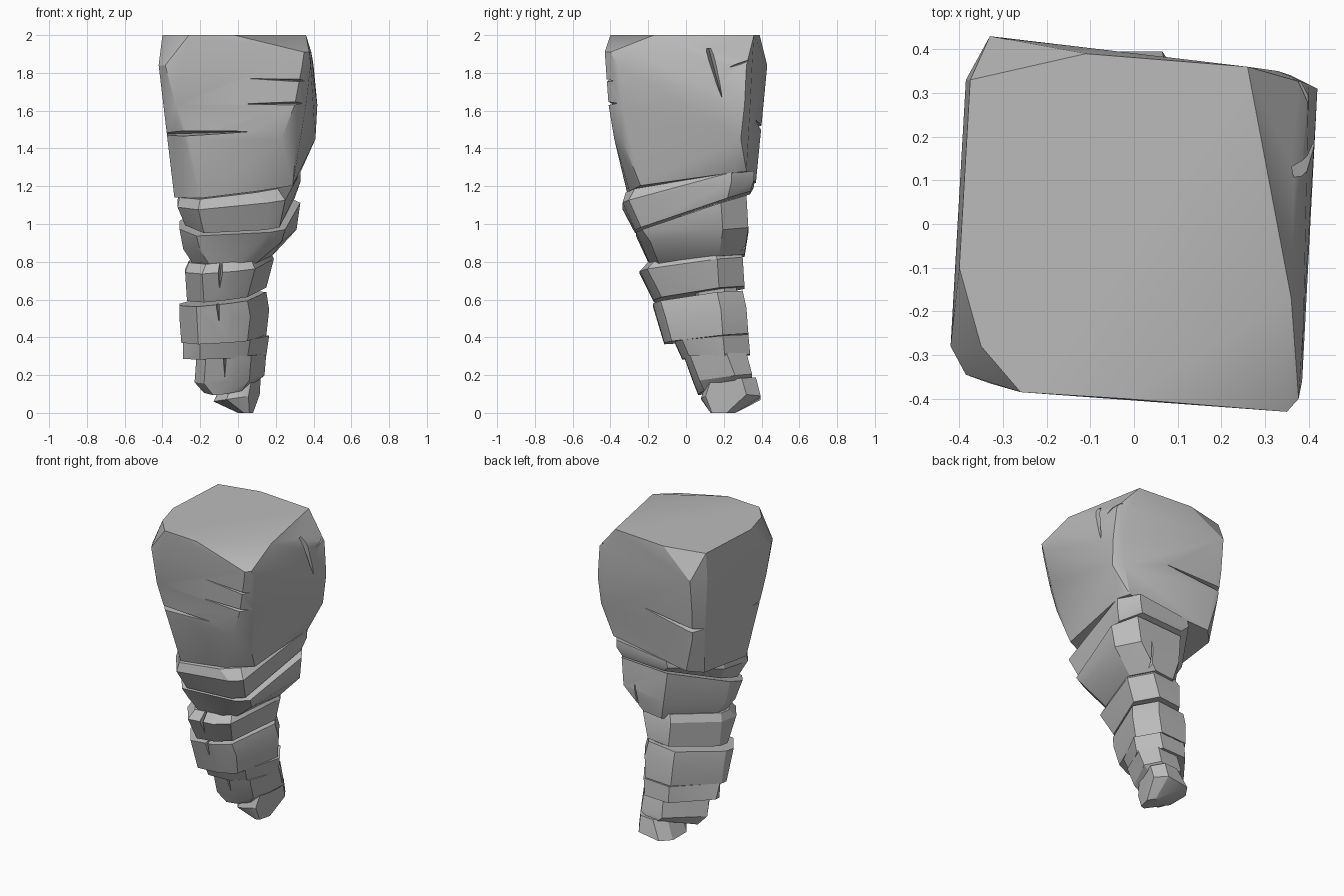
import bpy, bmesh, math
from mathutils import Vector

if "Cube" in bpy.data.objects:
    bpy.data.objects.remove(bpy.data.objects["Cube"], do_unlink=True)

grey = bpy.data.materials.new("stone grey")
grey.use_nodes = True
stone = (0.5, 0.5, 0.5, 1)
grey.diffuse_color = stone
grey.node_tree.nodes["Principled BSDF"].inputs["Base Color"].default_value = stone


def level(z, *flat, tilt=(0, 0)):
    """Lift a flat outline to a height, on an optional slope."""
    return [Vector((x, y, z + tilt[0] * x + tilt[1] * y)) for x, y in flat]


def ring(x0, x1, y0, y1, z, tilt=(0, 0), cut=(.09, .1, .09, .18)):
    """Rectangle with uneven cut corners (front left, front right, back right, back left)."""
    a, b, c, d = cut
    return level(z, (x0, y0 + 1.4 * a), (x0 + a, y0), (x1 - 2 * b, y0),
                 (x1 - b, y0 + b * .4), (x1, y1 - 1.5 * c), (x1 - c, y1),
                 (x0 + d, y1), (x0, y1 - 1.5 * d), tilt=tilt)


def hull(name, points):
    """Solid convex stone around a cloud of points."""
    bm = bmesh.new()
    for p in points:
        bm.verts.new(p)
    result = bmesh.ops.convex_hull(bm, input=bm.verts)
    spare = {g for g in result["geom_interior"] + result["geom_unused"]
             if isinstance(g, bmesh.types.BMVert)}
    bmesh.ops.delete(bm, geom=list(spare), context='VERTS')
    bmesh.ops.recalc_face_normals(bm, faces=bm.faces)
    mesh = bpy.data.meshes.new(name)
    bm.to_mesh(mesh)
    bm.free()
    mesh.materials.append(grey)
    obj = bpy.data.objects.new(name, mesh)
    bpy.context.collection.objects.link(obj)
    return obj


def crack(target, tip, mouth, gap, out, depth=.07):
    """Cut a wedge that opens from its tip towards its mouth."""
    tip, mouth, gap, out = (Vector(v) for v in (tip, mouth, gap, out))
    cutter = hull("crack_cutter", [tip, tip + out * .06, mouth + gap + out * .06,
                                   mouth - gap + out * .06, mouth - out * depth])
    cutter.hide_render = True
    mod = target.modifiers.new("crack", 'BOOLEAN')
    mod.operation = 'DIFFERENCE'
    mod.solver = 'EXACT'
    mod.object = cutter
    bpy.context.view_layer.update()
    graph = bpy.context.evaluated_depsgraph_get()
    cut_mesh = bpy.data.meshes.new_from_object(target.evaluated_get(graph))
    target.modifiers.clear()
    target.data = cut_mesh
    bpy.data.objects.remove(cutter, do_unlink=True)


# Large top block: skewed outline, dipping front corner, narrow tilted foot
top_block = hull("top_block",
    level(2, (-.375, .33), (-.11, .39), (.26, .36), (.36, -.17),
          (-.02, -.4), (-.26, -.385), (-.35, -.28), (-.4, -.1))
    + level(1.91, (.35, -.43), (.377, -.4), (.388, -.23))
    + level(1.84, (-.42, -.28), (-.385, -.345), (.34, -.425), (.385, -.36),
            (.4, .32), (.33, .35), (-.33, .43), (-.385, .33))
    + level(1.63, (-.395, -.26), (-.33, -.365), (.3, -.41), (.36, -.34),
            (.42, .31), (.36, .34), (-.33, .41), (-.375, .33))
    + level(1.45, (-.37, -.21), (-.26, -.355), (.23, -.38), (.31, -.34),
            (.41, .29), (.35, .33), (-.32, .39), (-.36, .32))
    + level(1.2, (-.337, -.14), (-.2, -.305), (.11, -.3), (.29, -.24),
            (.33, .25), (.3, .32), (-.26, .37), (-.335, .29), tilt=(.12, .13)))

# Two wide collars under the block
upper_collar = hull("upper_collar",
    ring(-.31, .33, -.32, .36, 1.2, (.12, .14), (.11, .12, .08, .2))
    + ring(-.32, .33, -.335, .36, 1.15, (.1, .16), (.11, .08, .08, .2))
    + ring(-.28, .3, -.27, .34, 1.05, (.05, .33), (.1, .08, .08, .2)))
lower_collar = hull("lower_collar",
    ring(-.31, .33, -.265, .32, 1.035, (.05, .33), (.09, .08, .09, .22))
    + ring(-.29, .31, -.22, .33, .91, (.1, .15), (.09, .08, .09, .22))
    + ring(-.22, .18, -.18, .31, .79, (.1, .13)))

# Narrow layers stepping down and back
upper_layer = hull("upper_layer",
    ring(-.26, .17, -.2, .28, .825, (.08, .12))
    + ring(-.28, .19, -.245, .3, .78, (.08, .12))
    + ring(-.27, .15, -.17, .31, .625, (.1, .13)))
middle_layer = hull("middle_layer",
    ring(-.31, .15, -.175, .3, .605, (.1, .12))
    + ring(-.31, .165, -.15, .32, .52, (.05, .1))
    + ring(-.3, .15, -.115, .33, .385, (.05, .1)))
thin_layer = hull("thin_layer",
    ring(-.29, .165, -.06, .33, .385, (.05, .08))
    + ring(-.29, .15, -.02, .34, .29, (.03, .05)))
lower_layer = hull("lower_layer",
    ring(-.22, .15, -.01, .32, .3, (.03, .05), (.05, .08, .07, .16))
    + ring(-.23, .14, .04, .35, .16, (.05, .12), (.05, .08, .06, .16))
    + ring(-.18, .1, .065, .35, .09, (.1, .25), (.05, .08, .06, .14)))

# Blunt tip and the hidden core that joins the layers
tip_stone = hull("tip_stone",
    ring(-.07, .12, .11, .37, .155, (.05, .08), (.04, .05, .05, .05))
    + ring(-.13, .115, .08, .395, .08, (.15, 0), (.07, .06, .05, .05))
    + ring(0, .08, .13, .26, 0, cut=(.03, .02, .03, .03)))
core = hull("core", ring(-.08, .05, .16, .29, .14, cut=(.03, .03, .03, .03))
            + ring(-.14, .12, -.1, .24, 1.3, cut=(.04, .05, .06, .15)))

# Cracks in the top block: front, left-hand end, side and back
up, across, deep = (0, 0, .022), (.022, 0, 0), (0, .035, 0)
front, back, side = (0, -1, 0), (0, 1, 0), (1, 0, 0)
crack(top_block, (.05, -.4, 1.77), (.45, -.43, 1.755), up, front, .05)
crack(top_block, (.03, -.385, 1.635), (.42, -.41, 1.64), up, front, .05)
crack(top_block, (.07, -.36, 1.49), (-.42, -.33, 1.475), up, front, .2)
crack(top_block, (.4, .19, 1.67), (.37, .12, 1.93), deep, side, .04)
crack(top_block, (.39, .23, 1.83), (.4, .37, 1.88), up, side, .05)
crack(top_block, (.05, .36, 1.55), (-.38, .38, 1.5), up, back, .06)

# Upright cracks in the layers
crack(upper_layer, (-.1, -.21, .62), (-.09, -.23, .8), across, front)
crack(middle_layer, (-.1, -.14, .48), (-.11, -.17, .62), across, front, .04)
crack(lower_layer, (-.07, .03, .18), (-.07, -.01, .33), across, front, .04)
crack(lower_collar, (.14, .32, 1.02), (.12, .31, .8), across, back, .04)

# Soft shading inside facets, crisp breaks between them
bpy.ops.object.select_all(action='DESELECT')
stones = [top_block, upper_collar, lower_collar, upper_layer, middle_layer,
          thin_layer, lower_layer, tip_stone, core]
for obj in stones:
    obj.select_set(True)
bpy.context.view_layer.objects.active = top_block
bpy.ops.object.shade_smooth_by_angle(angle=math.radians(25))
